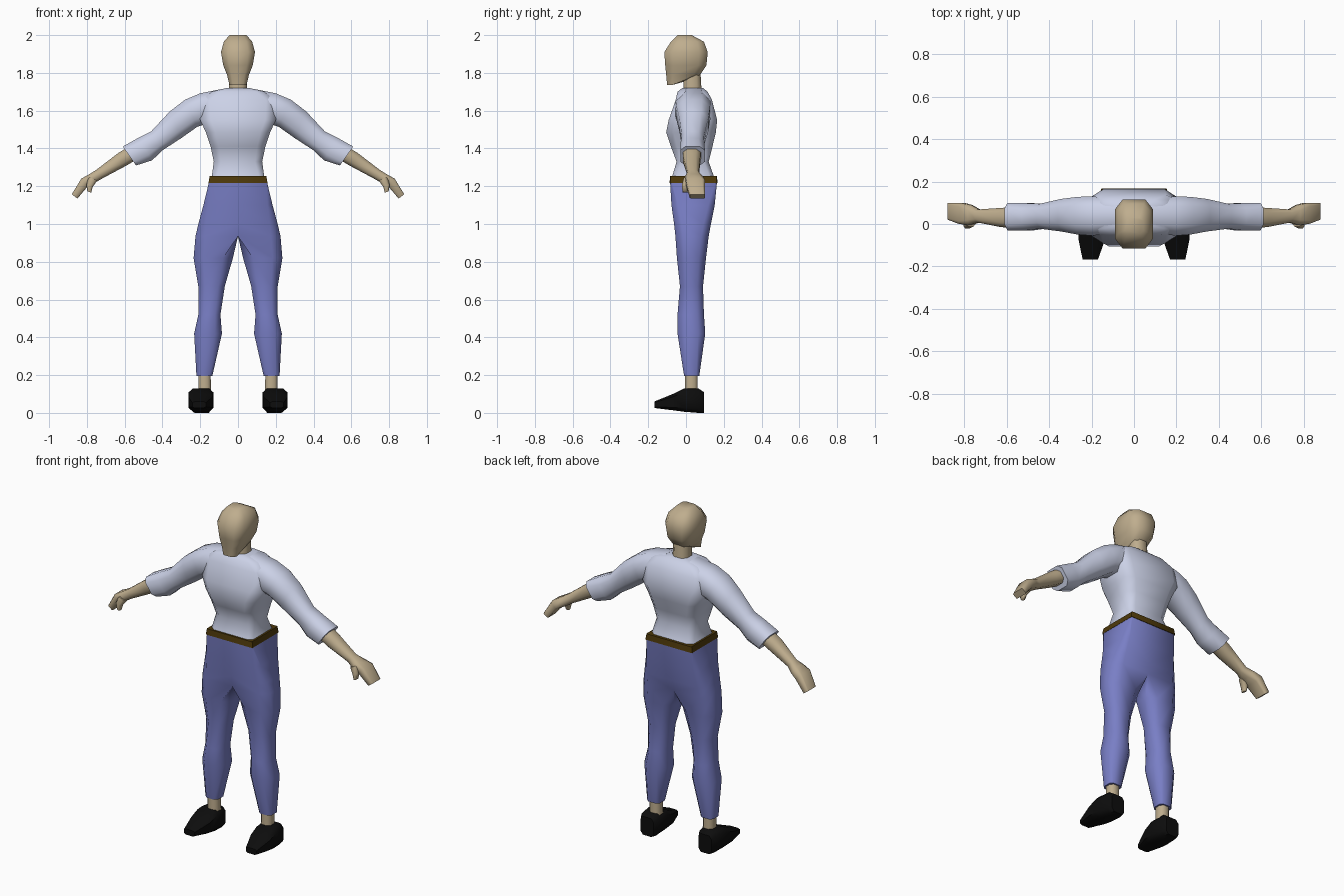
import bpy, bmesh, math
from mathutils import Vector


def material(name, rgb):
    m = bpy.data.materials.new(name)
    m.diffuse_color = (*rgb, 1)
    return m


SKIN = material("skin", (0.52, 0.42, 0.27))
SHIRT = material("pale_blue_cloth", (0.60, 0.64, 0.80))
DENIM = material("blue_cloth", (0.19, 0.21, 0.56))
LEATHER = material("brown_leather", (0.075, 0.04, 0.003))
BLACK = material("black_leather", (0.004, 0.004, 0.004))


def ring(c, u, v, co=0.5, ci=None):
    """Eight-point section: co and ci set how square the +u and -u sides are."""
    c, u, v = Vector(c), Vector(u), Vector(v)
    ci = co if ci is None else ci
    inner = 0.5 if ci == 1 else ci
    pts = [(1, -co), (1, co), (co, 1), (-ci, 1),
           (-1, inner), (-1, -inner), (-ci, -1), (co, -1)]
    return [c + u * a + v * b for a, b in pts]


def level(z, x0, x1, y0, y1, co=0.5, ci=None):
    return ring(((x0 + x1) / 2, (y0 + y1) / 2, z), ((x1 - x0) / 2, 0, 0),
                (0, (y1 - y0) / 2, 0), co, ci)


def limb(tx, tz, bx, bz, y0, y1, c=0.5):
    """Slanted section from a top point to a bottom point."""
    return ring(((tx + bx) / 2, (y0 + y1) / 2, (tz + bz) / 2),
                ((tx - bx) / 2, 0, (tz - bz) / 2), (0, (y1 - y0) / 2, 0), c)


def upright(y, x0, x1, z0, z1, c=0.65):
    return ring(((x0 + x1) / 2, y, (z0 + z1) / 2), ((x1 - x0) / 2, 0, 0),
                (0, 0, (z1 - z0) / 2), c)


def loft(name, rings, mat, mirror=False, angle=65):
    bm = bmesh.new()
    loops = [[bm.verts.new(p) for p in r] for r in rings]
    for a, b in zip(loops, loops[1:]):
        for i in range(8):
            j = (i + 1) % 8
            bm.faces.new((a[i], a[j], b[j], b[i]))
    bm.faces.new(loops[0])
    bm.faces.new(loops[-1])
    bmesh.ops.recalc_face_normals(bm, faces=bm.faces)
    # open the centre seam so mirrored halves join
    seam = [f for f in bm.faces if all(abs(v.co.x) < 1e-5 for v in f.verts)]
    if mirror and seam:
        bmesh.ops.delete(bm, geom=seam, context='FACES')
    me = bpy.data.meshes.new(name)
    bm.to_mesh(me)
    bm.free()
    me.materials.append(mat)
    ob = bpy.data.objects.new(name, me)
    bpy.context.collection.objects.link(ob)
    bpy.ops.object.select_all(action='DESELECT')
    ob.select_set(True)
    bpy.context.view_layer.objects.active = ob
    bpy.ops.object.shade_smooth_by_angle(angle=math.radians(angle))
    if mirror:
        m = ob.modifiers.new("mirror", 'MIRROR')
        m.merge_threshold = 0.0005
    return ob


# Head: wide brow, narrow jaw
head = loft("head", [
    level(1.75, -0.045, 0.045, -0.10, 0.02, 0.6),
    level(1.79, -0.058, 0.058, -0.105, 0.075, 0.6),
    level(1.84, -0.078, 0.078, -0.11, 0.108, 0.6),
    level(1.91, -0.09, 0.09, -0.115, 0.115, 0.6),
    level(1.965, -0.075, 0.075, -0.08, 0.095, 0.6),
    level(2.0, -0.045, 0.045, -0.045, 0.03, 0.6)], SKIN)
# tilt the jaw forward and down
for v in head.data.vertices:
    if v.co.z < 1.76:
        v.co.z += -0.015 if v.co.y < -0.05 else 0.012
loft("neck", [level(1.66, -0.05, 0.05, -0.015, 0.085),
              level(1.83, -0.045, 0.045, -0.01, 0.075)], SKIN)

# Shirt body
loft("shirt_body", [
    level(1.245, -0.14, 0.14, -0.075, 0.15, 0.8),
    level(1.33, -0.128, 0.128, -0.05, 0.12, 0.7),
    level(1.41, -0.145, 0.145, -0.08, 0.14, 0.7),
    level(1.485, -0.17, 0.17, -0.105, 0.158, 0.7),
    level(1.55, -0.20, 0.20, -0.092, 0.165, 0.72),
    level(1.655, -0.20, 0.20, -0.055, 0.138, 0.75),
    level(1.70, -0.14, 0.14, -0.045, 0.115, 0.7),
    level(1.72, -0.06, 0.06, -0.02, 0.09, 0.7)], SHIRT)

# Sleeves: shoulder, elbow and cuff
loft("sleeve", [
    limb(0.08, 1.716, 0.12, 1.53, -0.04, 0.12),
    limb(0.20, 1.692, 0.185, 1.525, -0.055, 0.13),
    limb(0.28, 1.658, 0.215, 1.515, -0.05, 0.128),
    limb(0.36, 1.597, 0.30, 1.455, -0.035, 0.118),
    limb(0.46, 1.49, 0.40, 1.39, -0.022, 0.095),
    limb(0.53, 1.455, 0.455, 1.337, -0.03, 0.098),
    limb(0.61, 1.41, 0.54, 1.31, -0.03, 0.10, 0.6)], SHIRT, True)

# Forearm flowing into a flat hand
loft("forearm_and_hand", [
    limb(0.57, 1.415, 0.53, 1.345, -0.018, 0.08),
    limb(0.635, 1.375, 0.595, 1.307, -0.015, 0.076),
    limb(0.75, 1.287, 0.715, 1.243, 0.008, 0.068),
    limb(0.785, 1.265, 0.755, 1.22, -0.005, 0.09),
    limb(0.83, 1.24, 0.795, 1.20, 0.0, 0.10, 0.7),
    limb(0.88, 1.157, 0.85, 1.135, 0.02, 0.10, 0.8)], SKIN, True)
loft("thumb", [
    limb(0.79, 1.25, 0.745, 1.23, -0.012, 0.04),
    limb(0.803, 1.208, 0.77, 1.195, -0.022, 0.02),
    limb(0.797, 1.172, 0.777, 1.166, -0.018, 0.01)], SKIN, True)

# Belt
loft("belt", [level(1.218, -0.156, 0.156, -0.087, 0.167, 0.97),
              level(1.253, -0.15, 0.15, -0.084, 0.164, 0.97)], LEATHER, angle=40)

# Trousers: half hips and one leg, joined at the centre
loft("trousers", [
    level(1.22, 0, 0.154, -0.084, 0.164, 0.93, 1),
    level(1.10, 0, 0.183, -0.077, 0.152, 0.7, 1),
    level(1.0, 0, 0.21, -0.063, 0.132, 0.6, 1),
    level(0.935, 0, 0.225, -0.056, 0.12, 0.55, 1),
    level(0.82, 0.027, 0.235, -0.048, 0.106, 0.5),
    level(0.67, 0.07, 0.21, -0.032, 0.09, 0.5),
    level(0.52, 0.093, 0.21, -0.045, 0.095, 0.5),
    level(0.42, 0.085, 0.232, -0.045, 0.102, 0.5),
    level(0.195, 0.136, 0.22, -0.01, 0.07, 0.6)], DENIM, True)

# Ankles and shoes
loft("ankle", [level(0.08, 0.142, 0.21, -0.005, 0.062),
               level(0.25, 0.146, 0.21, -0.005, 0.062)], SKIN, True)
loft("shoe", [
    upright(0.095, 0.15, 0.235, 0.0, 0.11),
    upright(0.065, 0.135, 0.25, 0.0, 0.13),
    upright(-0.01, 0.13, 0.262, 0.006, 0.13),
    upright(-0.07, 0.135, 0.262, 0.014, 0.10),
    upright(-0.168, 0.17, 0.242, 0.026, 0.06)], BLACK, True, 50)
